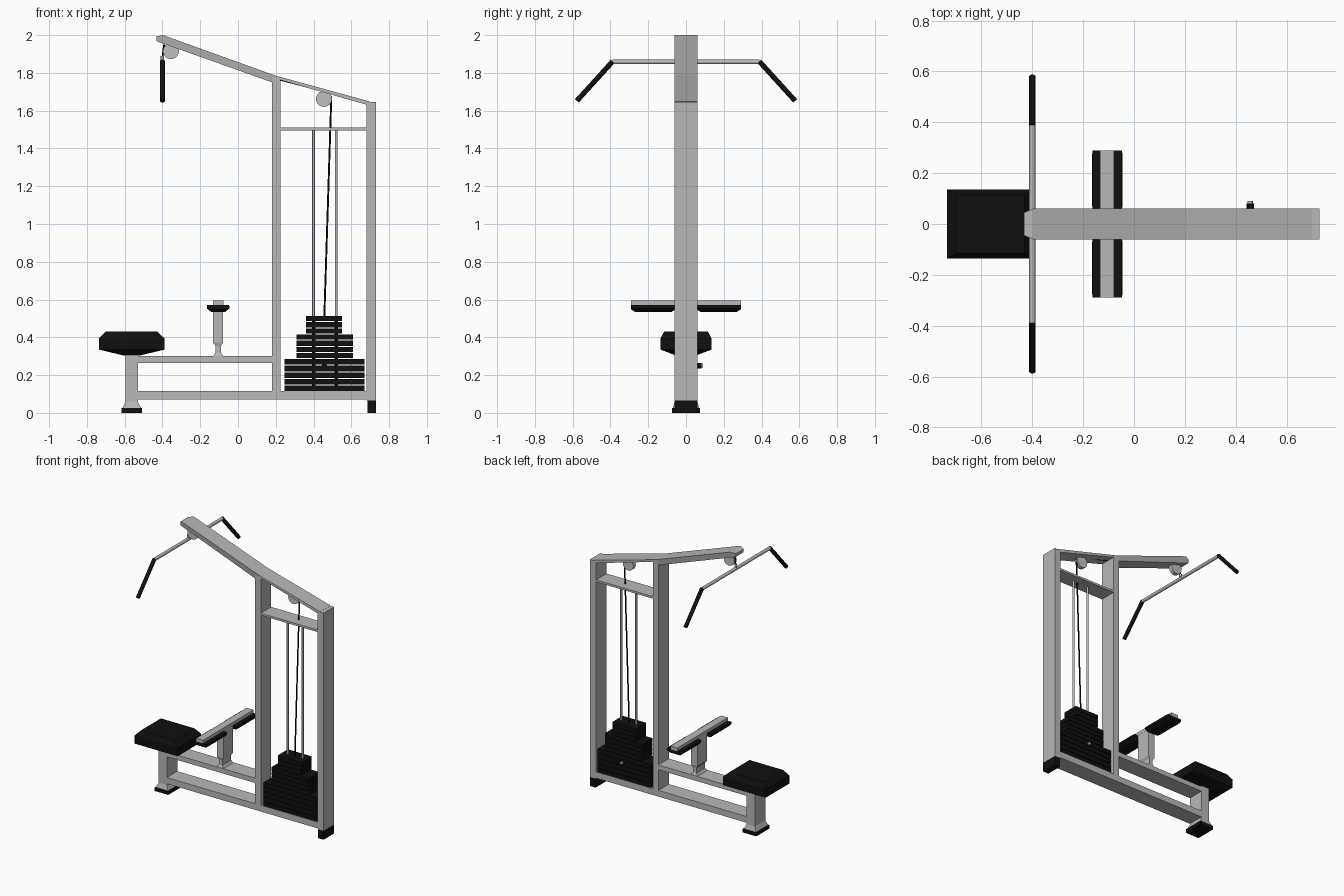
import bpy, bmesh
from mathutils import Vector

if "Cube" in bpy.data.objects:
    bpy.data.objects.remove(bpy.data.objects["Cube"])


def material(name, rgb):
    m = bpy.data.materials.new(name)
    m.diffuse_color = (*rgb, 1)
    m.use_nodes = True
    m.node_tree.nodes["Principled BSDF"].inputs["Base Color"].default_value = m.diffuse_color
    return m


GREY = material("grey_steel", (0.48, 0.48, 0.48))
BLACK = material("black_rubber", (0.005, 0.005, 0.005))
PULLEY = material("pale_pulley", (0.53, 0.53, 0.53))
W = 0.06  # half width of the frame


def finish(name, bm, mat):
    bmesh.ops.recalc_face_normals(bm, faces=bm.faces)
    me = bpy.data.meshes.new(name)
    bm.to_mesh(me)
    bm.free()
    me.materials.append(mat)
    ob = bpy.data.objects.new(name, me)
    bpy.context.collection.objects.link(ob)
    return ob


def loft(name, rings, mat):
    """Skin a list of rings with equal point counts and cap both ends."""
    bm = bmesh.new()
    vs = [[bm.verts.new(p) for p in r] for r in rings]
    n = len(vs[0])
    for a, b in zip(vs, vs[1:]):
        for i in range(n):
            bm.faces.new((a[i], a[(i + 1) % n], b[(i + 1) % n], b[i]))
    bm.faces.new(vs[0])
    bm.faces.new(vs[-1])
    return finish(name, bm, mat)


def extrude(name, profile, y0, y1, mat):
    """Extrude an (x, z) profile along y."""
    return loft(name, [[(x, y, z) for x, z in profile] for y in (y0, y1)], mat)


def box(name, x0, x1, z0, z1, mat, y0=-W, y1=W):
    return extrude(name, [(x0, z0), (x1, z0), (x1, z1), (x0, z1)], y0, y1, mat)


def stacked(name, levels, mat):
    """Loft rectangles given as (x0, x1, half y, z)."""
    return loft(name, [[(a, -h, z), (b, -h, z), (b, h, z), (a, h, z)]
                       for a, b, h, z in levels], mat)


def rod(name, p, q, r, mat, sides=12):
    p, q = Vector(p), Vector(q)
    bm = bmesh.new()
    bmesh.ops.create_cone(bm, cap_ends=True, segments=sides,
                          radius1=r, radius2=r, depth=(q - p).length)
    rot = (q - p).to_track_quat('Z', 'Y')
    for v in bm.verts:
        v.co = rot @ v.co + (p + q) / 2
    for f in bm.faces:
        f.smooth = len(f.verts) == 4
    return finish(name, bm, mat)


# Main frame
box("base_beam", -0.55, 0.69, 0.07, 0.115, GREY)
box("seat_beam", -0.54, 0.19, 0.265, 0.30, GREY)
box("rear_upright", 0.68, 0.73, 0.065, 1.645, GREY)
extrude("middle_upright", [(0.18, 0.115), (0.225, 0.115), (0.225, 1.77), (0.18, 1.78)], -W, W, GREY)
box("seat_post", -0.595, -0.53, 0.05, 0.308, GREY)
box("guide_crosspiece", 0.225, 0.68, 1.495, 1.51, GREY)
extrude("rear_top_beam", [(0.2, 1.785), (0.2, 1.769), (0.685, 1.63), (0.70, 1.648)], -W, W, GREY)
arm = extrude("top_arm", [(-0.43, 1.967), (0.18, 1.75), (0.225, 1.765), (0.2, 1.785),
                          (-0.397, 2.0), (-0.433, 1.992)], -W, W, GREY)
for v in arm.data.vertices:  # tapered tip
    if v.co.x < -0.42:
        v.co.y *= 0.75

# Feet
box("rear_foot", 0.685, 0.73, 0, 0.066, BLACK)
box("front_foot_pad", -0.617, -0.508, 0, 0.026, BLACK, -0.075, 0.075)
stacked("front_foot_flare", [(-0.612, -0.513, 0.07, 0.026), (-0.595, -0.53, W, 0.06)], GREY)

# Seat
stacked("seat", [(-0.61, -0.515, 0.055, 0.305), (-0.735, -0.39, 0.135, 0.335),
                 (-0.735, -0.39, 0.135, 0.395), (-0.70, -0.43, 0.115, 0.432)], BLACK)

# Thigh support
stacked("thigh_post_neck", [(-0.132, -0.077, 0.057, 0.30), (-0.119, -0.09, 0.05, 0.318),
                            (-0.119, -0.09, 0.05, 0.355), (-0.132, -0.079, 0.055, 0.372)], GREY)
box("thigh_post", -0.132, -0.079, 0.372, 0.576, GREY, -0.055, 0.055)
box("thigh_crossbar", -0.133, -0.078, 0.57, 0.594, GREY, -0.29, 0.29)
for side, s in (("left", -1), ("right", 1)):
    prof = [(-0.163, 0.571), (-0.165, 0.553), (-0.143, 0.535),
            (-0.068, 0.535), (-0.045, 0.553), (-0.047, 0.571)]
    end = [(x * 0.96 - 0.0042, 0.571 + (z - 0.571) * 0.65) for x, z in prof]
    loft(side + "_thigh_pad", [[(x, s * y, z) for x, z in pr] for y, pr in
                               ((0.056, end), (0.075, prof), (0.27, prof), (0.29, end))], BLACK)

# Weight stack: three tiers of plates with thin gaps
number = 1
for x0, x1, z0, z1, count in ((0.245, 0.67, 0.115, 0.29, 5),
                              (0.31, 0.61, 0.29, 0.42, 4),
                              (0.36, 0.55, 0.42, 0.518, 3)):
    pitch = (z1 - z0) / count
    for i in range(count):
        z = z0 + i * pitch
        box(f"weight_plate_{number}", x0, x1, z, z + pitch - 0.005, BLACK, -0.058, 0.058)
        number += 1
for side, x in (("left", 0.40), ("right", 0.52)):
    rod(side + "_stack_core", (x, 0, 0.115), (x, 0, 0.51), 0.009, BLACK)
    rod(side + "_guide_rod", (x, 0, 0.51), (x, 0, 1.5), 0.007, GREY)
rod("selector_pin", (0.457, 0.05, 0.25), (0.457, 0.081, 0.25), 0.014, BLACK)
rod("selector_pin_tip", (0.457, 0.081, 0.25), (0.457, 0.09, 0.25), 0.011, GREY)

# Pulleys and cables
for name, x, z in (("front_pulley", -0.355, 1.915), ("rear_pulley", 0.455, 1.662)):
    rod(name, (x, -0.014, z), (x, 0.014, z), 0.042, PULLEY, 24)
rod("stack_cable", (0.494, 0, 1.675), (0.457, 0, 0.51), 0.005, BLACK, 8)
rod("top_cable", (0.465, 0, 1.70), (0.22, 0, 1.765), 0.005, BLACK, 8)
rod("handle_cable", (-0.391, 0, 1.95), (-0.40, 0, 1.88), 0.005, BLACK, 8)
rod("handle_clasp", (-0.40, 0, 1.85), (-0.40, 0, 1.89), 0.009, GREY, 8)

# Pull-down bar with angled grips
rod("pull_bar", (-0.40, -0.39, 1.858), (-0.40, 0.39, 1.858), 0.012, GREY)
for side, s in (("left", -1), ("right", 1)):
    rod(side + "_grip", (-0.40, s * 0.388, 1.861), (-0.40, s * 0.578, 1.652), 0.0135, BLACK)
